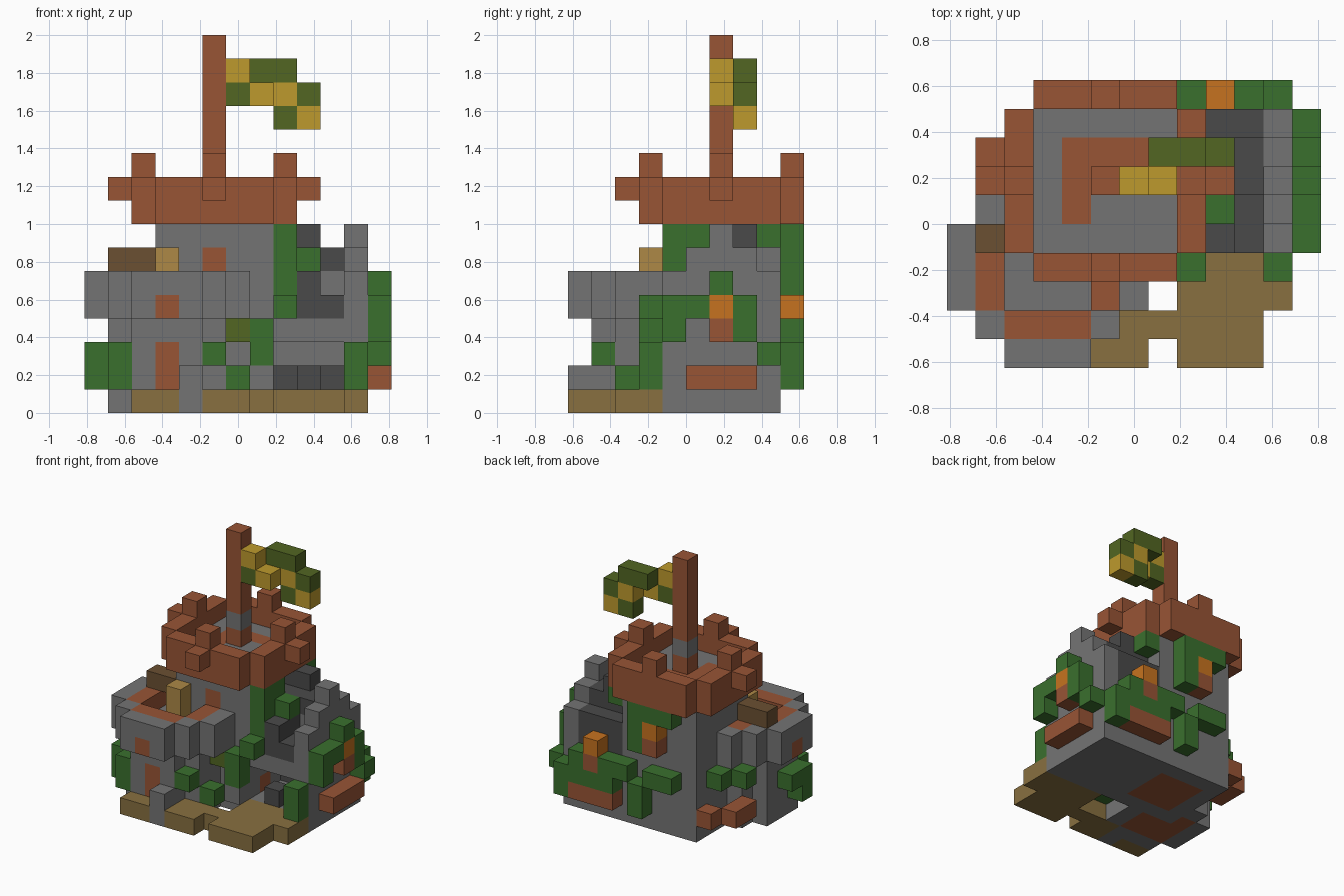
import bpy
import bmesh

default = bpy.data.objects.get("Cube")
if default:
    bpy.data.objects.remove(default, do_unlink=True)

UNIT = 0.125
ORIGIN = (-0.8125, -0.625, 0.0)
PALETTE = {
    "stone": (.175, .175, .175),
    "slate": (.068, .068, .068),
    "brick": (.314, .089, .036),
    "leaf": (.042, .162, .027),
    "sand": (.246, .162, .051),
    "yellow": (.515, .323, .026),
    "olive": (.084, .133, .016),
    "orange": (.565, .171, .014),
    "dark_wood": (.147, .08, .032),
    "light_wood": (.418, .25, .061),
}
NAMES = list(PALETTE)
cells = {}


def make_material(name):
    mat = bpy.data.materials.new(name)
    mat.use_nodes = True
    colour = (*PALETTE[name], 1)
    mat.diffuse_color = colour
    shader = next(n for n in mat.node_tree.nodes if n.type == "BSDF_PRINCIPLED")
    shader.inputs["Base Color"].default_value = colour
    return mat


def span(v):
    return range(v[0], v[1] + 1) if isinstance(v, tuple) else (v,)


def box(part, colour, x, y, z):
    """Fill a block of cells; each axis is one index or an inclusive range."""
    for i in span(x):
        for j in span(y):
            for k in span(z):
                cells[i, j, k] = (part, colour)


def clear(x, y, z):
    for i in span(x):
        for j in span(y):
            for k in span(z):
                cells.pop((i, j, k), None)


def drum(part, colour, centre, radius, limit, z, hole=-1):
    """Stepped round tower section, optionally hollow."""
    cx, cy = centre
    for i in range(-radius, radius + 1):
        for j in range(-radius, radius + 1):
            if abs(i) + abs(j) <= limit and max(abs(i), abs(j)) > hole:
                box(part, colour, cx + i, cy + j, z)


def scatter(part, colour, spots):
    for spot in spots:
        box(part, colour, *spot)


TOWER, TURRET = (5, 6), (3, 3)

# Round turret with a wider parapet and sunken floor
drum("turret", "stone", TURRET, 2, 3, (0, 3))
drum("turret", "brick", TURRET, 1, 2, 0)
drum("turret_parapet", "stone", TURRET, 3, 4, (4, 5))
drum("turret_parapet", "brick", TURRET, 2, 3, 5)
clear((2, 4), (2, 4), 5)
box("turret_door", "brick", 3, 1, (1, 2))
scatter("turret_windows", "brick", [(3, 0, 4), (0, 3, 4)])

# Ruined wing with a stepped gable
box("wing_walls", "stone", (8, 11), (4, 8), (0, 3))
clear((8, 10), (4, 7), (1, 2))
box("wing_rubble", "slate", 9, 4, 1)
box("wing_rubble", "slate", (8, 10), 7, 1)
box("wing_gable", "stone", 11, (4, 8), (4, 5))
box("wing_gable", "stone", 11, (5, 7), 6)
box("wing_gable", "stone", 11, 6, 7)

# Wing roof, with gaps where it has fallen in
box("wing_roof", "slate", (8, 10), (4, 8), 4)
box("wing_roof", "slate", (8, 9), (4, 8), 5)
box("wing_roof", "stone", 10, 6, 5)
box("wing_roof", "slate", 10, (7, 8), 5)
box("wing_roof", "slate", (8, 10), (6, 7), 6)
box("wing_roof", "slate", (8, 9), 7, 7)

# Main tower
drum("tower", "stone", TOWER, 2, 4, (0, 8))
drum("tower", "brick", TOWER, 1, 2, 0)
box("tower_window", "brick", 5, 4, 6)
box("tower_door", "brick", 7, 5, 1)
box("tower_deck", "brick", 4, (5, 7), 8)
box("tower_deck", "brick", (5, 6), 7, 8)

# Battlements: ring, merlons and outward brackets
drum("battlements", "brick", TOWER, 3, 5, (8, 9), hole=2)
for dx, dy in ((3, 0), (-3, 0), (0, 3), (0, -3)):
    box("merlons", "brick", 5 + dx, 6 + dy, 10)
scatter("brackets", "brick", [(1, 6, 9), (9, 6, 9), (5, 2, 9)])

# Mast and waving chequered flag
box("mast", "brick", 5, 6, (9, 15))
box("mast", "stone", 5, 6, 10)
scatter("flag", "yellow", [(6, 6, 14), (7, 6, 13), (8, 7, 13), (9, 7, 12)])
scatter("flag", "olive", [(6, 6, 13), ((7, 8), 7, 14), (9, 7, 13), (8, 7, 12)])

# Posts and planks on the turret
box("post", "light_wood", 3, 3, (5, 6))
box("planks", "dark_wood", (1, 2), 4, 6)

# Sandy path
scatter("path", "sand", [
    ((2, 3), 0, 0), ((5, 6), 0, 0), ((8, 10), 0, 0), ((5, 10), 1, 0),
    ((8, 11), 2, 0), ((8, 11), 3, 0),
])
box("path_stone", "stone", 4, 0, (0, 1))
box("path_stone", "stone", 5, 2, (0, 1))
box("path_stone", "stone", 7, 3, 1)

# Brick ledges near the ground
scatter("ledges", "brick", [
    (12, (5, 7), 1), ((8, 10), 9, 1), (1, (6, 7), 1), (2, 8, 1),
])

# Lit lanterns on brick brackets
for x, y, z in ((12, 6, 3), (9, 9, 3), (5, 9, 5)):
    box("lanterns", "brick", x, y, z)
    box("lanterns", "orange", x, y, z + 1)

# Vines at the front
scatter("front_vines", "leaf", [
    (0, 2, (1, 2)), (1, 1, (1, 2)), (0, 3, 2), (5, 1, 2), (6, 2, 1),
    (7, 3, (2, 3)), (8, 3, 4), (8, 4, (5, 7)), (9, 5, 6), (8, 5, (6, 7)),
    (11, 3, (1, 2)),
])
box("moss", "olive", 6, 3, 3)

# Vines on the gable end
scatter("side_vines", "leaf", [
    (12, 4, (3, 4)), (12, 5, 4), (12, 6, 5), (12, 7, (3, 4)), (12, 8, 2),
])

# Vines at the back
scatter("back_vines", "leaf", [
    (11, 9, (1, 2)), (10, 9, (2, 3)), (9, 9, 2), (8, 9, (2, 3)), (7, 9, 3),
    (6, 9, (1, 2)), (5, 9, 3), (4, 9, 3), ((4, 6), 9, 7), (6, 9, (5, 6)),
    (8, 8, 7), (1, 6, 3), (2, 7, 3),
])

# Build one mesh per part from the exposed cell sides
SIDES = {
    (1, 0, 0): ((1, 0, 0), (1, 1, 0), (1, 1, 1), (1, 0, 1)),
    (-1, 0, 0): ((0, 0, 0), (0, 0, 1), (0, 1, 1), (0, 1, 0)),
    (0, 1, 0): ((0, 1, 0), (0, 1, 1), (1, 1, 1), (1, 1, 0)),
    (0, -1, 0): ((0, 0, 0), (1, 0, 0), (1, 0, 1), (0, 0, 1)),
    (0, 0, 1): ((0, 0, 1), (1, 0, 1), (1, 1, 1), (0, 1, 1)),
    (0, 0, -1): ((0, 0, 0), (0, 1, 0), (1, 1, 0), (1, 0, 0)),
}
materials = [make_material(name) for name in NAMES]


def build(part):
    bm = bmesh.new()
    corners = {}

    def corner(key):
        if key not in corners:
            corners[key] = bm.verts.new([o + UNIT * c for o, c in zip(ORIGIN, key)])
        return corners[key]

    for cell, (owner, colour) in cells.items():
        if owner != part:
            continue
        for side, quad in SIDES.items():
            if tuple(a + b for a, b in zip(cell, side)) in cells:
                continue
            verts = [corner(tuple(a + b for a, b in zip(cell, q))) for q in quad]
            face = bm.faces.new(verts)
            face.material_index = NAMES.index(colour)
    mesh = bpy.data.meshes.new(part)
    bm.to_mesh(mesh)
    bm.free()
    for mat in materials:
        mesh.materials.append(mat)
    bpy.context.collection.objects.link(bpy.data.objects.new(part, mesh))


for part_name in sorted({owner for owner, _ in cells.values()}):
    build(part_name)
